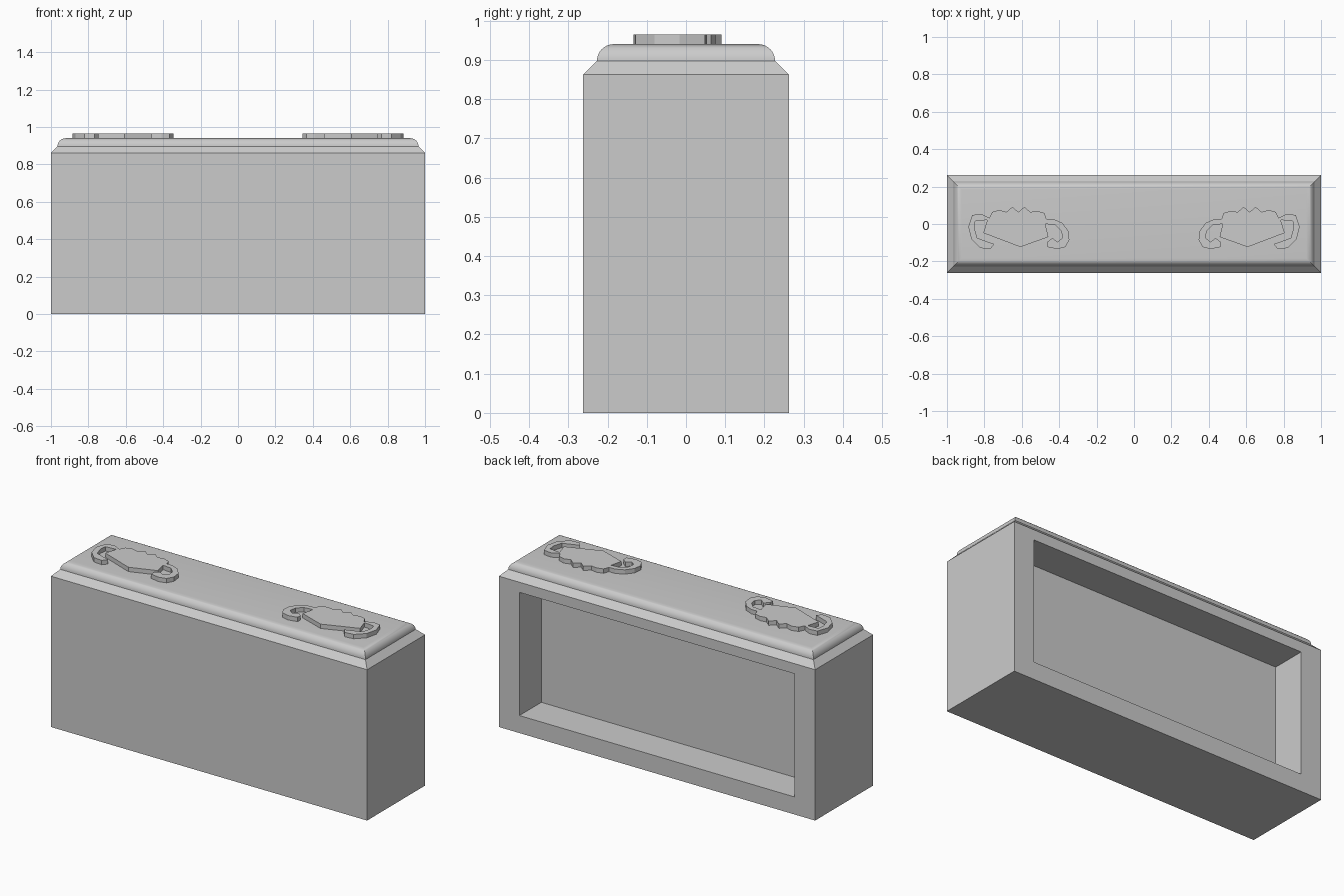
import bpy
import bmesh
import math
from mathutils import Vector

cube = bpy.data.objects.get("Cube")
if cube:
    bpy.data.objects.remove(cube, do_unlink=True)

# One plain grey for the whole counter
grey = bpy.data.materials.new("plain_grey")
grey.use_nodes = True
colour = (0.6, 0.6, 0.6, 1)
grey.diffuse_color = colour
grey.node_tree.nodes["Principled BSDF"].inputs["Base Color"].default_value = colour

HALF_X, HALF_Y = 1.0, 0.262
SHOULDER, LIP, TOP = 0.862, 0.897, 0.94


def finish(bm, name, angle):
    """Turn a bmesh into a named, shaded object."""
    bmesh.ops.recalc_face_normals(bm, faces=bm.faces)
    mesh = bpy.data.meshes.new(name)
    bm.to_mesh(mesh)
    bm.free()
    mesh.materials.append(grey)
    obj = bpy.data.objects.new(name, mesh)
    bpy.context.collection.objects.link(obj)
    bpy.ops.object.select_all(action="DESELECT")
    obj.select_set(True)
    bpy.context.view_layer.objects.active = obj
    bpy.ops.object.shade_smooth_by_angle(angle=math.radians(angle))
    return obj


def rectangle(bm, inset, z):
    x, y = HALF_X - inset, HALF_Y - inset
    corners = ((-x, -y), (x, -y), (x, y), (-x, y))
    return [bm.verts.new((cx, cy, z)) for cx, cy in corners]


def build_counter():
    bm = bmesh.new()

    # Stacked rectangles: straight base, sloped shoulder, rounded top edge
    profile = [(0, 0), (0, SHOULDER)]
    slope = LIP - SHOULDER
    radius = TOP - LIP
    steps = 8
    for i in range(steps + 1):
        a = i / steps * math.pi / 2
        profile.append((slope + radius * (1 - math.cos(a)),
                        LIP + radius * math.sin(a)))
    rings = [rectangle(bm, inset, z) for inset, z in profile]
    for low, high in zip(rings, rings[1:]):
        for i in range(4):
            j = (i + 1) % 4
            bm.faces.new((low[i], low[j], high[j], high[i]))
    bm.faces.new(rings[0][::-1])
    bm.faces.new(rings[-1])
    bmesh.ops.recalc_face_normals(bm, faces=bm.faces)

    # Open storage recess in the back
    back = max(bm.faces, key=lambda f: f.normal.y * f.calc_area())
    bmesh.ops.inset_region(bm, faces=[back], thickness=0.05)
    for v in back.verts:
        v.co.x = math.copysign(0.87, v.co.x)
        v.co.z = 0.1 if v.co.z < SHOULDER / 2 else 0.804
    pushed = bmesh.ops.extrude_discrete_faces(bm, faces=[back])["faces"][0]
    bmesh.ops.translate(bm, verts=list(pushed.verts), vec=Vector((0, -0.198, 0)))
    return finish(bm, "counter_body", 25)


# Flat ornament outline in small grid steps: scalloped body with two hooked arms
STEP = 0.00535
OUTER_HOOK = [(38, 10), (47, 9), (51, -3), (48, -15), (39, -24), (29, -25),
              (25, -20), (31, -18), (42, -14), (45, -4), (44, 3), (32, 4)]
BODY_LOWER = [(36, -9), (-1, -23), (-29, -13)]
INNER_HOOK = [(-26, 0), (-36, -1), (-42, -7), (-43, -14), (-38, -18), (-33, -14),
              (-28, -18), (-28, -23), (-38, -25), (-46, -23), (-50, -16),
              (-49, -7), (-43, 1), (-34, 5), (-27, 5)]
SCALLOPS = [(-25, 11), (-18, 13), (-11, 12), (-5, 17), (1, 12), (7, 17),
            (13, 12), (20, 14), (27, 12), (30, 6)]


def build_ornament(name, side):
    bm = bmesh.new()
    outline = OUTER_HOOK + BODY_LOWER + INNER_HOOK + SCALLOPS
    bottom = TOP - 0.005
    face = bm.faces.new([bm.verts.new((side * (0.613 + x * STEP), y * STEP, bottom))
                         for x, y in outline])
    raised = bmesh.ops.extrude_face_region(bm, geom=[face], use_keep_orig=True)["geom"]
    for v in raised:
        if isinstance(v, bmesh.types.BMVert):
            v.co.z = 0.965
    return finish(bm, name, 20)


build_counter()
build_ornament("left_ornament", 1)
build_ornament("right_ornament", -1)
